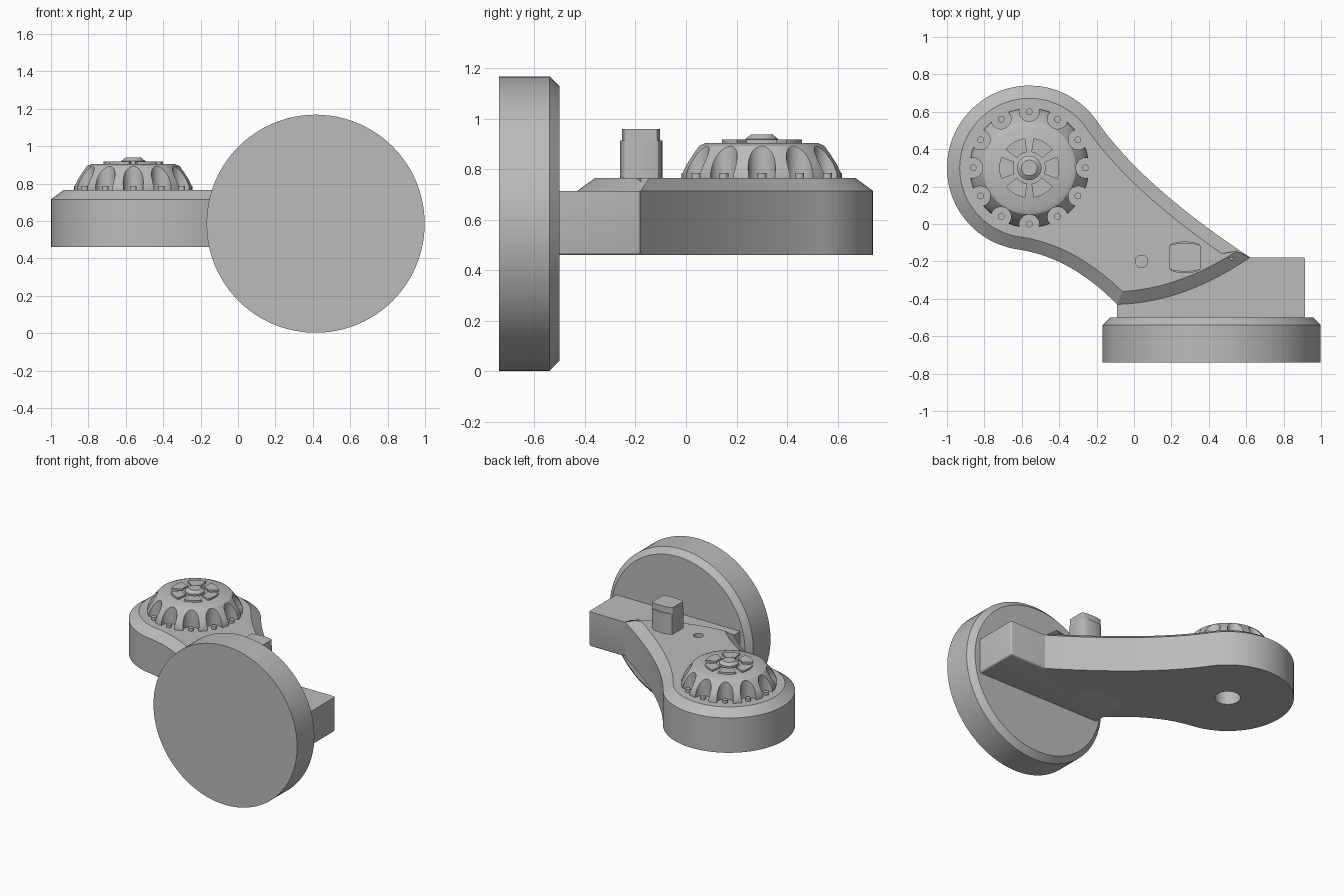
import bpy, bmesh
from math import sin, cos, pi, radians
from mathutils import Matrix, Vector

if "Cube" in bpy.data.objects:
    bpy.data.objects.remove(bpy.data.objects["Cube"], do_unlink=True)

grey = bpy.data.materials.new("plain_grey")
grey.use_nodes = True
grey.diffuse_color = (0.5, 0.5, 0.5, 1)
grey.node_tree.nodes["Principled BSDF"].inputs["Base Color"].default_value = (0.5, 0.5, 0.5, 1)

PIVOT = Vector((-0.56, 0.30))
BOTTOM, EDGE, TOP = 0.46, 0.715, 0.765


def finish(name, bm):
    bmesh.ops.recalc_face_normals(bm, faces=bm.faces)
    mesh = bpy.data.meshes.new(name)
    bm.to_mesh(mesh)
    bm.free()
    mesh.materials.append(grey)
    ob = bpy.data.objects.new(name, mesh)
    bpy.context.collection.objects.link(ob)
    return ob


def activate(ob):
    bpy.ops.object.select_all(action='DESELECT')
    ob.select_set(True)
    bpy.context.view_layer.objects.active = ob


def smooth(ob):
    activate(ob)
    bpy.ops.object.shade_smooth_by_angle(angle=radians(25))


def cut(ob, cutter):
    cutter.hide_render = True
    mod = ob.modifiers.new("cut", 'BOOLEAN')
    mod.operation, mod.solver, mod.object = 'DIFFERENCE', 'EXACT', cutter
    activate(ob)
    bpy.ops.object.modifier_apply(modifier=mod.name)
    bpy.data.objects.remove(cutter, do_unlink=True)


def add_prism(bm, points, z0, z1):
    """Extrude an outline upwards; returns the top face."""
    low = bm.faces.new([bm.verts.new((p[0], p[1], z0)) for p in points])
    out = bmesh.ops.extrude_face_region(bm, geom=[low], use_keep_orig=True)["geom"]
    bmesh.ops.translate(bm, verts=[v for v in out if isinstance(v, bmesh.types.BMVert)],
                        vec=(0, 0, z1 - z0))
    return next(f for f in out if isinstance(f, bmesh.types.BMFace))


def circle(centre, r, n=32, start=0.0, end=2 * pi, closed=True):
    steps = n if closed else n - 1
    return [(centre[0] + r * cos(start + (end - start) * i / steps),
             centre[1] + r * sin(start + (end - start) * i / steps)) for i in range(n)]


def prisms(name, outlines, z0, z1):
    bm = bmesh.new()
    for pts in outlines:
        add_prism(bm, pts, z0, z1)
    return finish(name, bm)


def lathe(name, profile, matrix, n=64):
    """Turn a (radius, height) profile into a closed solid."""
    bm = bmesh.new()
    rings = [[bm.verts.new((x, y, h)) for x, y in circle((0, 0), r, n)] for r, h in profile]
    for a, b in zip(rings, rings[1:]):
        for i in range(n):
            j = (i + 1) % n
            bm.faces.new((a[i], a[j], b[j], b[i]))
    bm.faces.new(rings[0])
    bm.faces.new(rings[-1])
    bm.transform(matrix)
    return finish(name, bm)


def bezier(a, b, c, n=20):
    return [((1 - t) ** 2 * a[0] + 2 * t * (1 - t) * b[0] + t * t * c[0],
             (1 - t) ** 2 * a[1] + 2 * t * (1 - t) * b[1] + t * t * c[1])
            for t in (i / n for i in range(n))]


def around(count, radius, phase=0.0):
    return [PIVOT + Vector((cos(phase + 2 * pi * i / count), sin(phase + 2 * pi * i / count))) * radius
            for i in range(count)]


# Round plate standing upright at the front
smooth(lathe("front_disc", [(0.583, 0), (0.583, 0.20), (0.543, 0.24)],
             Matrix.Translation((0.415, -0.74, 0.585)) @ Matrix.Rotation(-pi / 2, 4, 'X'), 96))

# Block joining the plate to the arm, rounded below and at its outer end
bm = bmesh.new()
add_prism(bm, [(-0.09, -0.51), (0.915, -0.51), (0.915, -0.178), (-0.09, -0.178)], BOTTOM, EDGE)
rounded = [e for e in bm.edges
           if all(v.co.z < 0.5 and v.co.y > -0.3 for v in e.verts)
           or all(v.co.x > 0.9 and v.co.y > -0.3 for v in e.verts)
           or all(v.co.x > 0.9 and v.co.z < 0.5 for v in e.verts)]
bmesh.ops.bevel(bm, geom=rounded, offset=0.015, segments=3, profile=0.5, affect='EDGES')
smooth(finish("mount_block", bm))

# Swept arm with a chamfered upper rim
corner, tip = (-0.09, -0.43), (0.62, -0.178)
start, end = radians(34.8), radians(262)
head = circle(PIVOT, 0.44, 56, start, end, closed=False)
outline = (head[:-1] + bezier(head[-1], (-0.34, -0.176), corner)
           + bezier(corner, (0.27, -0.42), tip)
           + bezier(tip, (0.04, 0.204), head[0]))
bm = bmesh.new()
top = add_prism(bm, outline, BOTTOM, EDGE)
bmesh.ops.inset_region(bm, faces=[top], thickness=0.068, use_even_offset=True, use_boundary=True)
for v in top.verts:
    v.co.z = TOP
arm = finish("arm", bm)
cut(arm, prisms("pivot_hole_cutter", [circle(PIVOT, 0.085, 40)], BOTTOM - 0.1, 0.70))
cut(arm, prisms("pin_hole_cutter", [circle((0.04, -0.20), 0.033, 24)], TOP - 0.03, TOP + 0.1))
smooth(arm)

# Fluted knob
knob = lathe("knob", [(0.318, TOP - 0.005), (0.318, 0.785), (0.302, 0.82), (0.275, 0.86),
                      (0.248, 0.893), (0.22, 0.905)],
             Matrix.Translation((PIVOT.x, PIVOT.y, 0)), 96)
cut(knob, prisms("flute_cutter", [circle(c, 0.054, 32) for c in around(12, 0.303)], 0.70, 1.0))
smooth(knob)

# Small pins standing in the flutes
smooth(prisms("knob_pins", [circle(c, 0.018, 16) for c in around(12, 0.30)], TOP - 0.01, 0.786))

# Raised pads and central boss on the knob
pads = []
for i in range(6):
    a, half = i * pi / 3, radians(22)
    pads.append(circle(PIVOT, 0.16, 12, a - half, a + half, closed=False)
                + circle(PIVOT, 0.085, 12, a + half, a - half, closed=False))
smooth(prisms("knob_pads", pads, 0.90, 0.918))
smooth(lathe("knob_boss", [(0.065, 0.90), (0.065, 0.92), (0.042, 0.938)],
             Matrix.Translation((PIVOT.x, PIVOT.y, 0)), 40))


# Post with two flat sides and a slightly narrower head
def post_outline(depth, shoulder):
    back = [(0.083 * cos(pi * i / 12), shoulder + (depth - shoulder) * sin(pi * i / 12))
            for i in range(13)]
    return [(0.273 + x, -0.178 + y) for x, y in back + [(-x, -y) for x, y in back]]


smooth(prisms("post", [post_outline(0.084, 0.06)], TOP - 0.01, 0.915))
smooth(prisms("post_head", [post_outline(0.076, 0.06)], 0.91, 0.96))
